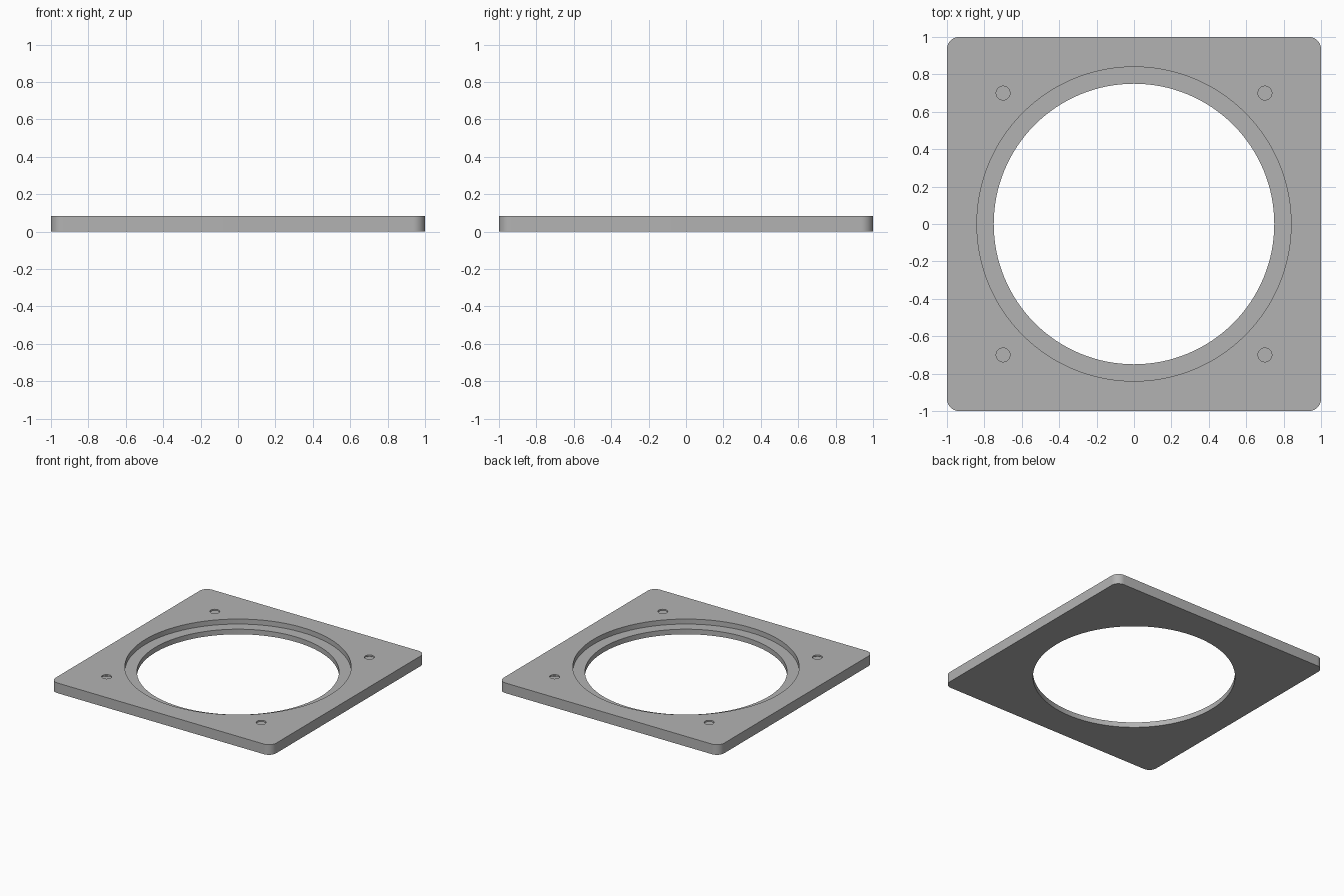
import bpy
import bmesh

cube = bpy.data.objects.get("Cube")
if cube:
    bpy.data.objects.remove(cube, do_unlink=True)

HEIGHT = 0.083
CORNER = 0.065

grey = bpy.data.materials.new("mid grey")
grey.use_nodes = True
colour = (0.45, 0.45, 0.45, 1)
grey.diffuse_color = colour
grey.node_tree.nodes["Principled BSDF"].inputs["Base Color"].default_value = colour


def cylinder(name, radius, low, high, x=0, y=0, sides=48):
    bpy.ops.mesh.primitive_cylinder_add(vertices=sides, radius=radius, depth=high - low,
                                        location=(x, y, (low + high) / 2))
    obj = bpy.context.object
    obj.name = name
    obj.hide_render = True
    return obj


def cut(target, cutter):
    mod = target.modifiers.new(cutter.name, "BOOLEAN")
    mod.operation = "DIFFERENCE"
    mod.solver = "EXACT"
    mod.object = cutter
    bpy.context.view_layer.objects.active = target
    bpy.ops.object.modifier_apply(modifier=mod.name)
    bpy.data.objects.remove(cutter, do_unlink=True)


# Square plate with rounded vertical corners
bpy.ops.mesh.primitive_cube_add(size=2, location=(0, 0, HEIGHT / 2))
plate = bpy.context.object
plate.name = "mounting_plate"
plate.scale.z = HEIGHT / 2
bpy.ops.object.transform_apply(location=True, scale=True)
bm = bmesh.new()
bm.from_mesh(plate.data)
upright = [e for e in bm.edges if abs(e.verts[0].co.z - e.verts[1].co.z) > HEIGHT / 2]
bmesh.ops.bevel(bm, geom=upright, offset=CORNER, segments=10, profile=0.5, affect="EDGES")
bm.to_mesh(plate.data)
bm.free()
plate.data.materials.append(grey)

# Large central opening and the recessed ledge around it
cut(plate, cylinder("central_opening", 0.75, -0.1, 0.2, sides=128))
cut(plate, cylinder("ledge_recess", 0.84, 0.042, 0.2, sides=128))

# Screw holes opening into wider pockets under the top skin
for x in (-0.7, 0.7):
    for y in (-0.7, 0.7):
        cut(plate, cylinder("hidden_pocket", 0.12, 0.03, 0.07, x, y))
        cut(plate, cylinder("screw_hole", 0.037, 0.05, 0.2, x, y))

for slot in plate.data.polygons:
    slot.material_index = 0
bpy.ops.object.select_all(action="DESELECT")
plate.select_set(True)
bpy.context.view_layer.objects.active = plate
bpy.ops.object.shade_smooth_by_angle(angle=0.5)
